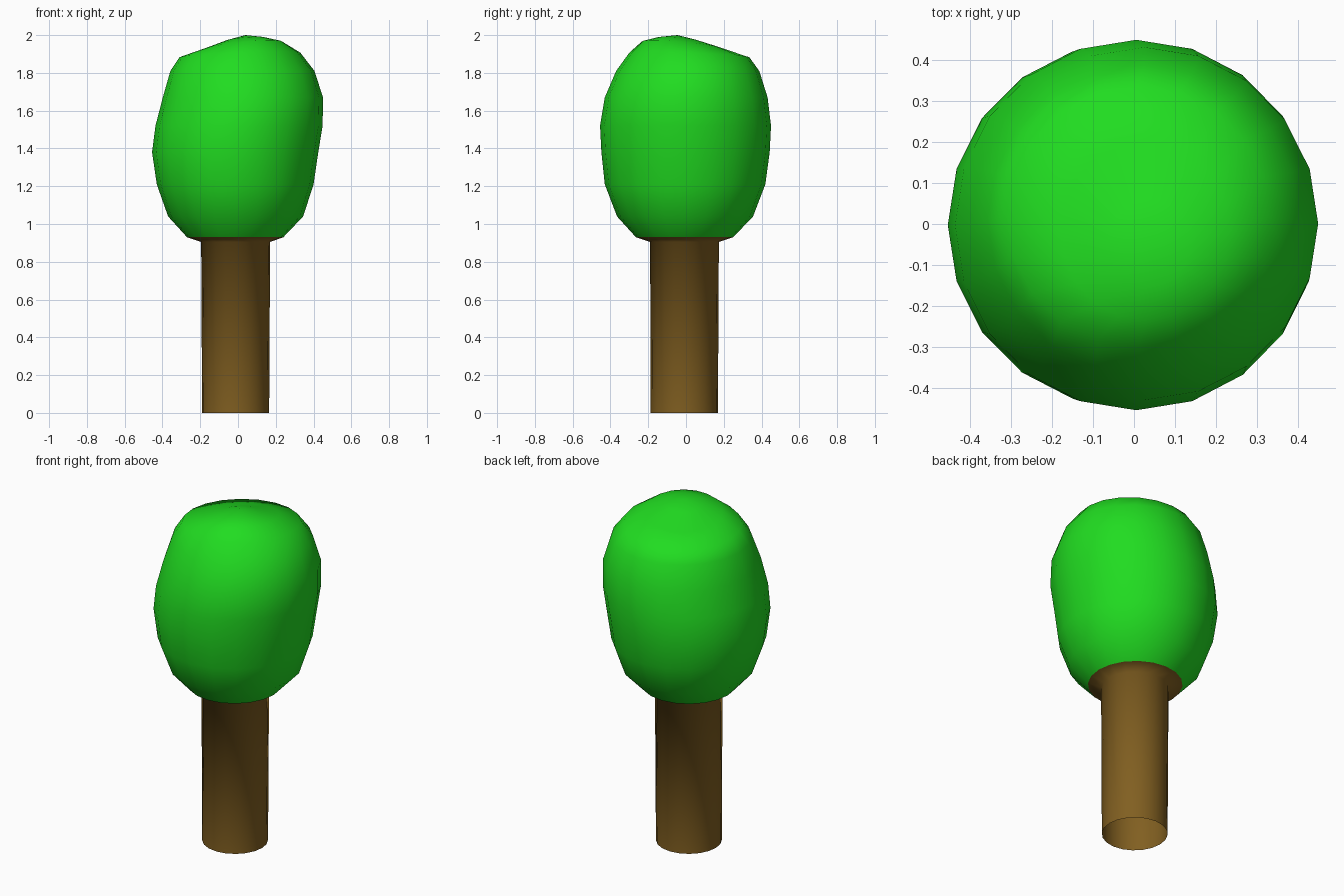
import bpy, bmesh, math

if "Cube" in bpy.data.objects:
    bpy.data.objects.remove(bpy.data.objects["Cube"])

SIDES = 20


def material(name, color):
    m = bpy.data.materials.new(name)
    m.diffuse_color = color
    m.use_nodes = True
    m.node_tree.nodes["Principled BSDF"].inputs["Base Color"].default_value = m.diffuse_color
    return m


def loft(name, levels, mat, peak=None):
    """Skin rings of (z, xmin, xmax, ymin, ymax, tilt); optional closing peak."""
    bm = bmesh.new()
    rings = []
    for z, x0, x1, y0, y1, tilt in levels:
        cx, cy = (x0 + x1) / 2, (y0 + y1) / 2
        rx, ry = (x1 - x0) / 2, (y1 - y0) / 2
        ring = []
        for i in range(SIDES):
            a = 2 * math.pi * i / SIDES
            c, s = math.cos(a), math.sin(a)
            ring.append(bm.verts.new((cx + rx * c, cy + ry * s, z + tilt * (c - s))))
        rings.append(ring)
    for lo, hi in zip(rings, rings[1:]):
        for i in range(SIDES):
            j = (i + 1) % SIDES
            bm.faces.new((lo[i], lo[j], hi[j], hi[i]))
    if peak:
        tip = bm.verts.new(peak)
        for i in range(SIDES):
            bm.faces.new((rings[-1][i], rings[-1][(i + 1) % SIDES], tip))
    for f in bm.faces:
        f.smooth = True
    me = bpy.data.meshes.new(name)
    bm.to_mesh(me)
    bm.free()
    me.materials.append(mat)
    ob = bpy.data.objects.new(name, me)
    bpy.context.collection.objects.link(ob)
    return ob


# Trunk: open tube that flares out under the crown
loft("trunk", [
    (0.00, -0.19, 0.165, -0.187, 0.169, 0),
    (0.905, -0.195, 0.17, -0.19, 0.174, 0),
    (0.93, -0.27, 0.24, -0.265, 0.25, 0),
], material("bark", (0.22, 0.115, 0.015, 1)))

# Crown: lumpy rounded block with a top leaning to the back left
loft("crown", [
    (0.93, -0.27, 0.24, -0.265, 0.25, 0),
    (1.04, -0.37, 0.345, -0.365, 0.355, 0),
    (1.21, -0.43, 0.40, -0.43, 0.42, 0),
    (1.38, -0.455, 0.425, -0.448, 0.443, 0),
    (1.52, -0.437, 0.448, -0.455, 0.45, 0),
    (1.67, -0.398, 0.45, -0.43, 0.432, 0),
    (1.81, -0.358, 0.405, -0.37, 0.388, 0),
    (1.895, -0.31, 0.33, -0.30, 0.335, 0.012),
    (1.945, -0.18, 0.235, -0.235, 0.20, 0.02),
    (1.98, -0.06, 0.14, -0.15, 0.06, 0.008),
], material("leaves", (0.015, 0.72, 0.015, 1)), peak=(0.04, -0.045, 2.0))
